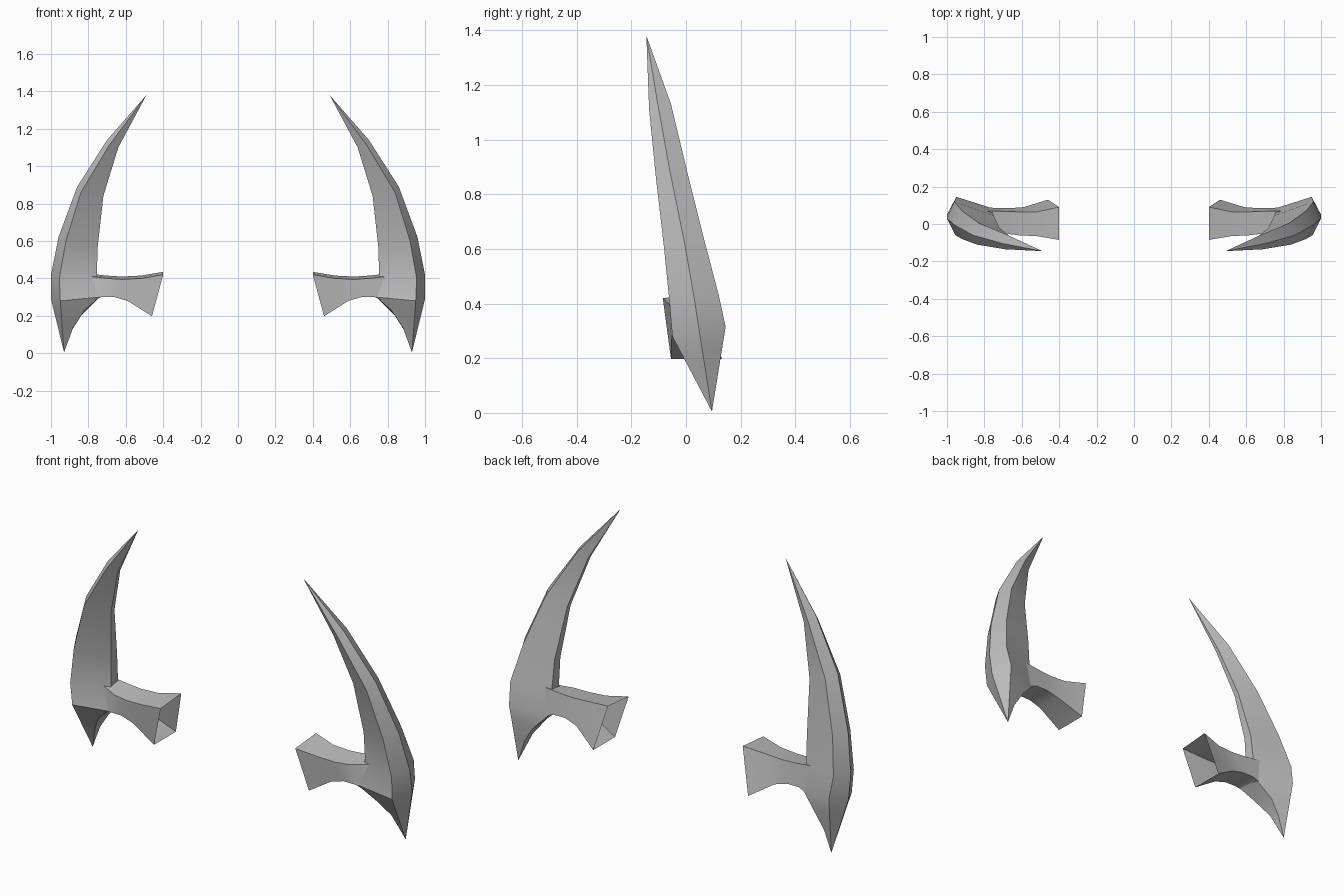
import bpy
import bmesh
import math
from mathutils import Vector

default_cube = bpy.data.objects.get("Cube")
if default_cube:
    bpy.data.objects.remove(default_cube, do_unlink=True)

# One plain grey material for everything
grey = bpy.data.materials.new("plain_grey")
grey.use_nodes = True
colour = (0.5, 0.5, 0.5, 1)
grey.diffuse_color = colour
grey.node_tree.nodes["Principled BSDF"].inputs["Base Color"].default_value = colour


def loft(name, rings, side, start_point=None, end_point=None):
    """Skin a list of rings; optional points close the ends, side mirrors in x."""
    bm = bmesh.new()

    def add_vertex(point):
        return bm.verts.new((point[0] * side, point[1], point[2]))

    loops = [[add_vertex(point) for point in ring] for ring in rings]
    count = len(loops[0])
    for lower, upper in zip(loops, loops[1:]):
        for i in range(count):
            j = (i + 1) % count
            bm.faces.new((lower[i], lower[j], upper[j], upper[i]))
    for point, loop in ((start_point, loops[0]), (end_point, loops[-1])):
        if point is not None:
            apex = add_vertex(point)
            for i in range(count):
                bm.faces.new((loop[i], loop[(i + 1) % count], apex))
    bmesh.ops.recalc_face_normals(bm, faces=bm.faces)

    mesh = bpy.data.meshes.new(name)
    bm.to_mesh(mesh)
    bm.free()
    mesh.materials.append(grey)
    obj = bpy.data.objects.new(name, mesh)
    bpy.context.collection.objects.link(obj)
    bpy.ops.object.select_all(action="DESELECT")
    obj.select_set(True)
    bpy.context.view_layer.objects.active = obj
    bpy.ops.object.shade_smooth_by_angle(angle=math.radians(35))
    return obj


# Blade sections: outer ridge, back edge, inner back, inner front, front edge
bottom_tip = Vector((.93, .095, .005))
top_tip = Vector((.49, -.145, 1.38))
widest = [(1, .05, .29), (.95, .145, .315), (.76, .085, .285), (.74, -.045, .3), (.95, -.05, .28)]
upper_sections = [
    widest,
    [(1, .03, .42), (.96, .12, .43), (.755, .06, .42), (.755, 0, .42), (.955, -.06, .4)],
    [(.96, -.005, .62), (.92, .07, .62), (.75, .045, .57), (.75, -.005, .57), (.92, -.08, .6)],
    [(.86, -.06, .89), (.83, .005, .88), (.72, -.02, .84), (.72, -.05, .84), (.84, -.11, .86)],
    [(.7, -.105, 1.14), (.685, -.055, 1.13), (.64, -.085, 1.1), (.64, -.105, 1.1), (.69, -.135, 1.11)],
]


def spur_section(factor, inner_back, inner_front):
    """Straight outer edges down to the bottom tip, with a curved underside."""
    outer, back, front = (bottom_tip.lerp(Vector(widest[i]), factor) for i in (0, 1, 4))
    return [outer, back, inner_back, inner_front, front]


blade_sections = [
    spur_section(.4, (.89, .1, .12), (.88, .045, .14)),
    spur_section(.75, (.84, .105, .2), (.82, -.01, .23)),
] + upper_sections


def grip_section(x_top, x_low, z_top, z_low, front_top, front_low, back_top, back_low):
    return [
        (x_top, front_top, z_top), (x_top, back_top, z_top + .015),
        (x_low, back_low, z_low), (x_low, front_low, z_low),
    ]


# Flared, open-ended grip running into the blade
grip_sections = [
    grip_section(.4, .46, .42, .198, -.085, -.055, .09, .13),
    grip_section(.52, .59, .4, .28, -.065, -.052, .065, .09),
    grip_section(.62, .66, .395, .3, -.06, -.05, .065, .085),
    grip_section(.7, .73, .4, .3, -.05, -.048, .068, .085),
    grip_section(.79, .8, .41, .27, -.012, -.03, .07, .09),
]

for side, label in ((1, "left"), (-1, "right")):
    loft(label + "_blade", blade_sections, side, bottom_tip, top_tip)
    loft(label + "_grip", grip_sections, side)
